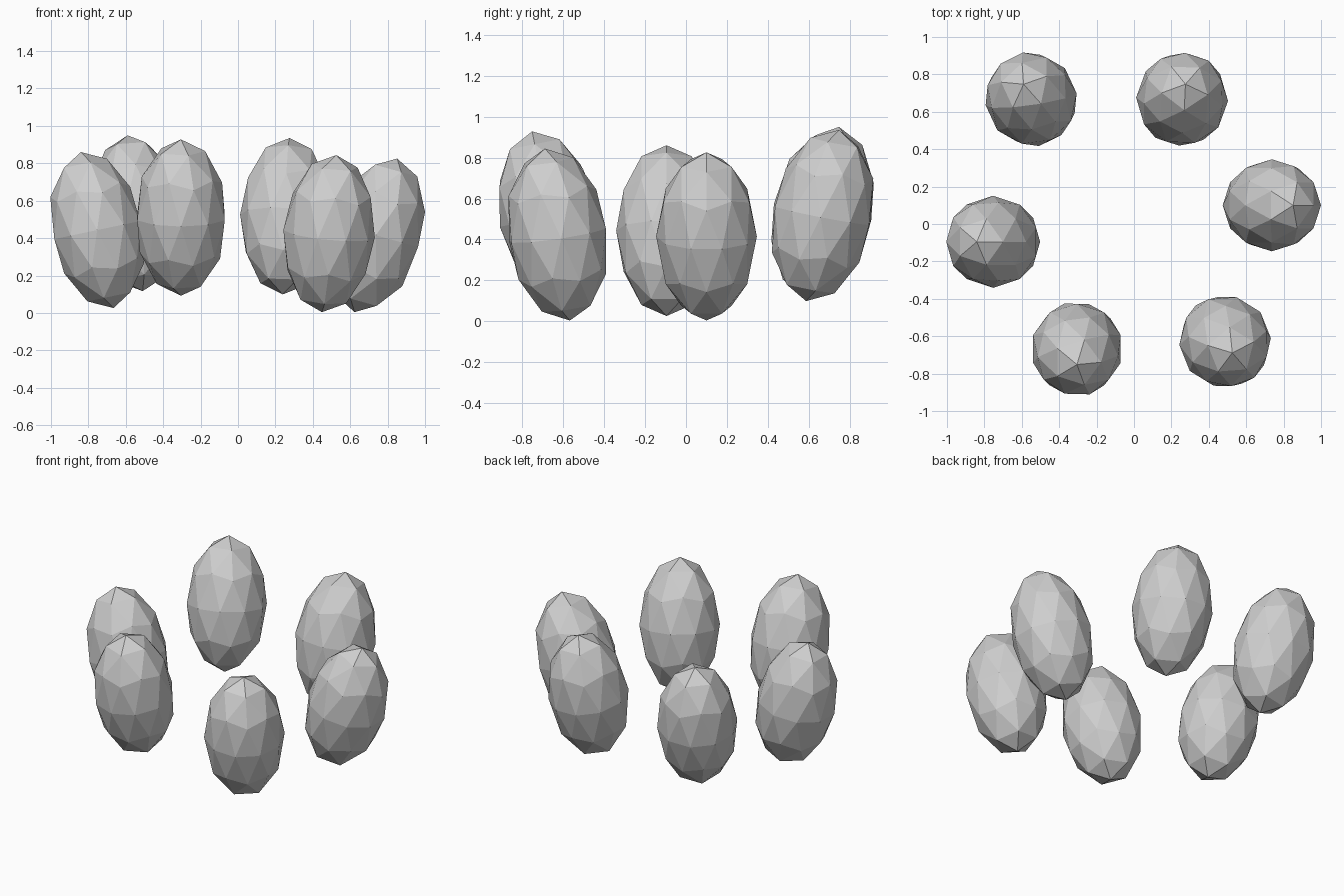
import bpy
import math
from mathutils import Vector, Matrix

cube = bpy.data.objects.get("Cube")
if cube:
    bpy.data.objects.remove(cube, do_unlink=True)

# One plain grey for every part
grey = bpy.data.materials.new("light_grey")
grey.use_nodes = True
colour = (0.62, 0.62, 0.62, 1)
grey.diffuse_color = colour
grey.node_tree.nodes["Principled BSDF"].inputs["Base Color"].default_value = colour

RADIUS, HALF_LENGTH = 0.246, 0.426


def egg(name, centre, lean, yaw):
    """Stretched faceted ball, spun by yaw and tipped along lean."""
    bpy.ops.mesh.primitive_ico_sphere_add(subdivisions=2, radius=1)
    ob = bpy.context.object
    ob.name = name
    axis = Vector((lean[0], lean[1], 0.415)).normalized()
    tip = Vector((0, 0, 1)).rotation_difference(axis).to_matrix().to_4x4()
    spin = Matrix.Rotation(math.radians(yaw), 4, "Z")
    stretch = Matrix.Diagonal((RADIUS, RADIUS, HALF_LENGTH, 1))
    ob.data.transform(tip @ spin @ stretch)
    ob.location = centre
    ob.data.materials.append(grey)
    bpy.ops.object.shade_flat()


# Ring of six eggs, each leaning outward
egg("back_right_egg", (-0.55, 0.667, 0.533), (-0.04, 0.08), 25)
egg("back_left_egg", (0.257, 0.667, 0.517), (0.018, 0.08), -20)
egg("left_egg", (0.737, 0.10, 0.415), (0.115, 0.0), 0)
egg("front_left_egg", (0.487, -0.628, 0.424), (0.038, -0.06), 22)
egg("front_right_egg", (-0.305, -0.668, 0.51), (0.0, -0.083), 0)
egg("right_egg", (-0.753, -0.095, 0.443), (-0.087, 0.0), 0)
